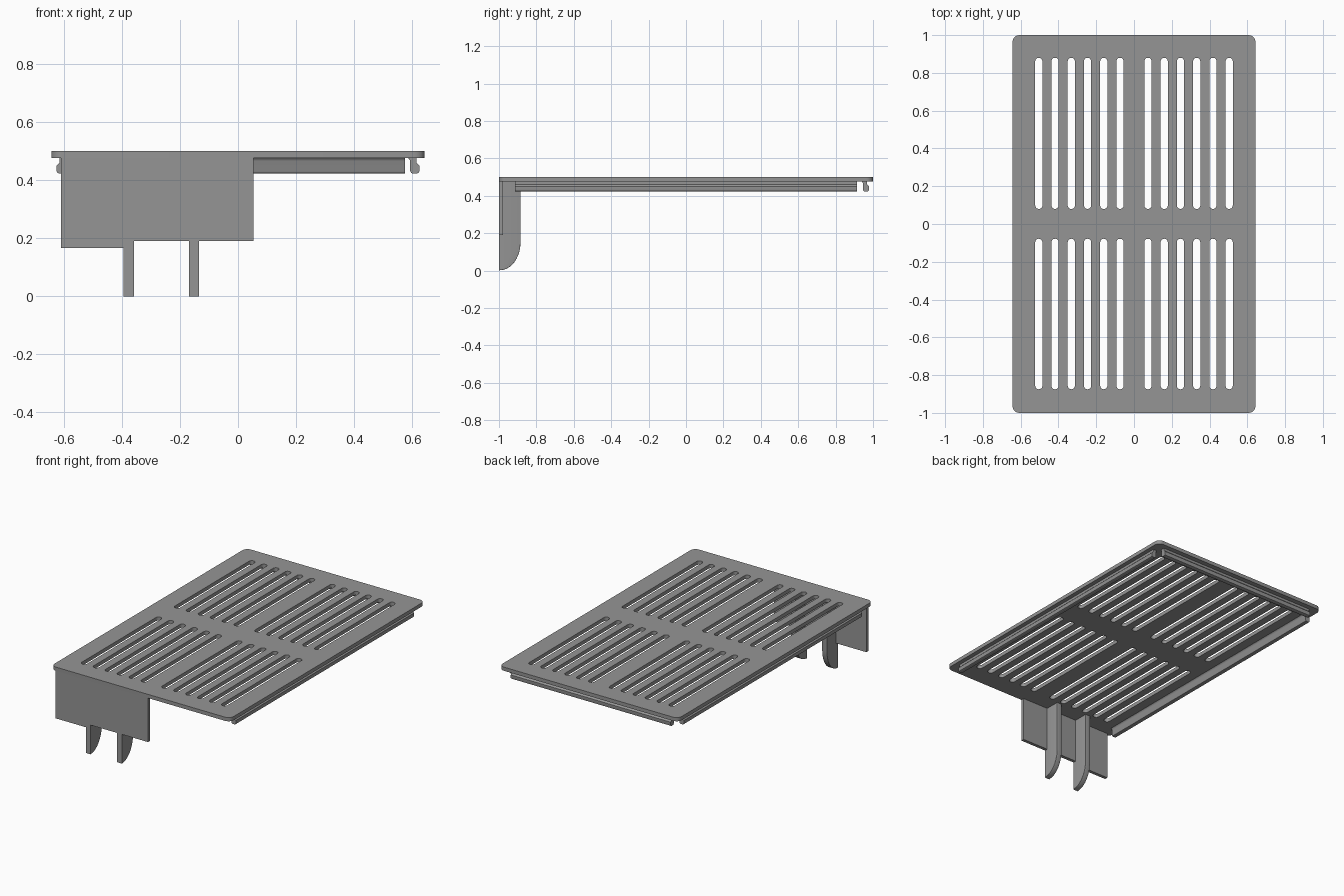
import bpy, bmesh, math
from mathutils import Vector

if "Cube" in bpy.data.objects:
    bpy.data.objects.remove(bpy.data.objects["Cube"])

grey = bpy.data.materials.new("mid_grey")
grey.diffuse_color = (0.30, 0.30, 0.30, 1)
grey.use_nodes = True
grey.node_tree.nodes["Principled BSDF"].inputs["Base Color"].default_value = grey.diffuse_color


def rounded_rect(x0, x1, y0, y1, r, seg=6):
    """Outline points of a rectangle with round corners."""
    pts = []
    for cx, cy, a in ((x1 - r, y1 - r, 0), (x0 + r, y1 - r, 90),
                      (x0 + r, y0 + r, 180), (x1 - r, y0 + r, 270)):
        for i in range(seg + 1):
            t = math.radians(a + 90 * i / seg)
            pts.append((cx + r * math.cos(t), cy + r * math.sin(t)))
    return pts


def finish(ob):
    ob.data.materials.clear()
    ob.data.materials.append(grey)
    bpy.ops.object.select_all(action='DESELECT')
    ob.select_set(True)
    bpy.context.view_layer.objects.active = ob
    bpy.ops.object.shade_smooth_by_angle(angle=math.radians(35))
    return ob


def prism(name, profile, to_world, d0, d1):
    """Sweep a 2D profile from depth d0 to d1; to_world maps (u, v, d) to xyz."""
    bm = bmesh.new()
    a = [bm.verts.new(to_world(u, v, d0)) for u, v in profile]
    b = [bm.verts.new(to_world(u, v, d1)) for u, v in profile]
    bm.faces.new(a)
    bm.faces.new(b[::-1])
    n = len(a)
    for i in range(n):
        bm.faces.new((a[i], b[i], b[(i + 1) % n], a[(i + 1) % n]))
    bmesh.ops.recalc_face_normals(bm, faces=bm.faces)
    me = bpy.data.meshes.new(name)
    bm.to_mesh(me)
    bm.free()
    ob = bpy.data.objects.new(name, me)
    bpy.context.collection.objects.link(ob)
    return ob


def sheet(name, outlines, z0, z1):
    """Flat sheet from an outer outline and hole outlines."""
    cu = bpy.data.curves.new(name, 'CURVE')
    cu.dimensions = '2D'
    cu.fill_mode = 'BOTH'
    cu.extrude = (z1 - z0) / 2
    for pts in outlines:
        sp = cu.splines.new('POLY')
        sp.points.add(len(pts) - 1)
        for p, (x, y) in zip(sp.points, pts):
            p.co = (x, y, 0, 1)
        sp.use_cyclic_u = True
    ob = bpy.data.objects.new(name, cu)
    bpy.context.collection.objects.link(ob)
    ob.location.z = (z0 + z1) / 2
    bpy.ops.object.select_all(action='DESELECT')
    ob.select_set(True)
    bpy.context.view_layer.objects.active = ob
    bpy.ops.object.convert(target='MESH')
    ob = bpy.context.object
    bm = bmesh.new()
    bm.from_mesh(ob.data)
    bmesh.ops.remove_doubles(bm, verts=bm.verts, dist=1e-5)
    bmesh.ops.recalc_face_normals(bm, faces=bm.faces)
    bm.to_mesh(ob.data)
    bm.free()
    return ob


# Slotted top plate: two rows of twelve slots
outlines = [rounded_rect(-0.643, 0.643, -1, 1, 0.036)]
for sx in (-1, 1):
    for i in range(6):
        x = sx * (0.074 + 0.086 * i)
        for y0, y1 in ((0.08, 0.88), (-0.875, -0.078)):
            outlines.append(rounded_rect(x - 0.019, x + 0.019, y0, y1, 0.0185))
finish(sheet("top_plate", outlines, 0.476, 0.5))

# Clip rails: wall with inner fillet and an outer groove (u = outward offset)
rail = [(-0.010, 0.478), (-0.004, 0.473), (0, 0.466), (0, 0.431), (0.003, 0.425),
        (0.008, 0.423), (0.024, 0.423), (0.030, 0.426), (0.032, 0.432),
        (0.032, 0.450), (0.022, 0.460), (0.022, 0.478)]
for side, s in (("left", -1), ("right", 1)):
    finish(prism(side + "_rail", rail,
                 lambda u, v, d, s=s: (s * (0.593 + u), d, v), -0.915, 0.915))
finish(prism("back_rail", rail, lambda u, v, d: (d, 0.946 + u, v), -0.575, 0.575))

# Front panel with a slightly deeper left part
panel = [(-0.61, 0.499), (-0.61, 0.167), (-0.375, 0.167), (-0.375, 0.19),
         (0.053, 0.19), (0.053, 0.499)]
finish(prism("front_panel", panel, lambda u, v, d: (u, d, v), -1, -0.979))

# Two hanging fins with a curved heel and rounded edges
fin = [(-1, 0.49), (-1, 0.0)]
fin += [(-0.995 + 0.11 * math.sin(t), 0.15 - 0.148 * math.cos(t))
        for t in (math.radians(90 * i / 10) for i in range(11))]
fin += [(-0.885, 0.49)]
for i, x in enumerate((-0.376, -0.151)):
    ob = prism(f"fin_{i + 1}", fin, lambda u, v, d: (d, u, v), x - 0.0175, x + 0.0175)
    bm = bmesh.new()
    bm.from_mesh(ob.data)
    edges = [e for e in bm.edges
             if abs(e.verts[0].co.x - e.verts[1].co.x) < 1e-4
             and max(v.co.z for v in e.verts) < 0.495
             and min(v.co.y for v in e.verts) > -0.999]
    bmesh.ops.bevel(bm, geom=edges, offset=0.012, segments=3, profile=0.5,
                    affect='EDGES', clamp_overlap=True)
    bm.to_mesh(ob.data)
    bm.free()
    finish(ob)
